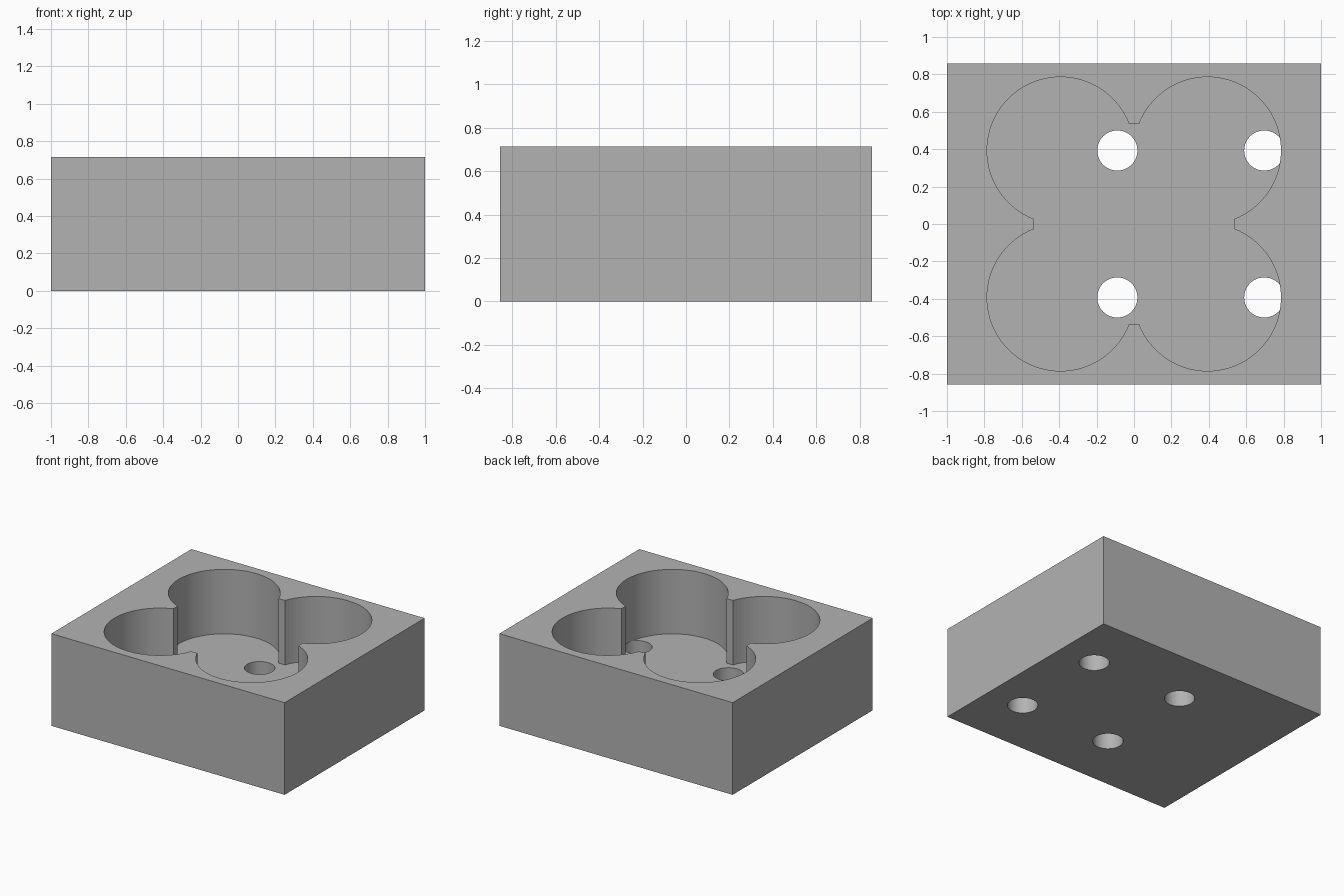
import bpy

cube = bpy.data.objects.get("Cube")
if cube:
    bpy.data.objects.remove(cube, do_unlink=True)

U = 1 / 7                                  # design unit
WIDTH, DEPTH = 14 * U, 12 * U
BASE_H, WALL_H = 1.5 * U, 3.5 * U
PITCH = 2.75 * U                           # half spacing, also pocket radius

grey = bpy.data.materials.new("plain_grey")
grey.use_nodes = True
colour = (0.45, 0.45, 0.45, 1)
grey.diffuse_color = colour
grey.node_tree.nodes["Principled BSDF"].inputs["Base Color"].default_value = colour


def block(name, x, y, z0, z1):
    bpy.ops.mesh.primitive_cube_add(size=1, location=(0, 0, (z0 + z1) / 2))
    ob = bpy.context.object
    ob.name = name
    ob.scale = (x, y, z1 - z0)
    bpy.ops.object.transform_apply(location=True, scale=True)
    ob.data.materials.append(grey)
    return ob


def cylinder(name, r, x, y, z0, z1):
    bpy.ops.mesh.primitive_cylinder_add(vertices=96, radius=r, depth=z1 - z0,
                                        location=(x, y, (z0 + z1) / 2))
    ob = bpy.context.object
    ob.name = name
    ob.data.materials.append(grey)
    return ob


def cut(target, cutter):
    cutter.hide_render = True
    mod = target.modifiers.new("cut", 'BOOLEAN')
    mod.operation, mod.solver, mod.object = 'DIFFERENCE', 'EXACT', cutter
    bpy.context.view_layer.objects.active = target
    bpy.ops.object.modifier_apply(modifier=mod.name)
    bpy.data.objects.remove(cutter, do_unlink=True)


TOP = BASE_H + WALL_H
base = block("base_plate", WIDTH, DEPTH, 0, BASE_H)
walls = block("pocket_walls", WIDTH, DEPTH, BASE_H, TOP)

# Square opening joining the four round pockets
cut(walls, block("square_cutter", 7.5 * U, 7.5 * U, BASE_H - U, TOP + U))

# Four round pockets, and four drain holes set to one side of them
for sx in (-1, 1):
    for sy in (-1, 1):
        x, y = sx * PITCH, sy * PITCH
        cut(walls, cylinder("pocket_cutter", PITCH, x, y, BASE_H - U, TOP + U))
        cut(base, cylinder("hole_cutter", 0.75 * U, x + 2.125 * U, y, -U, BASE_H + U))
